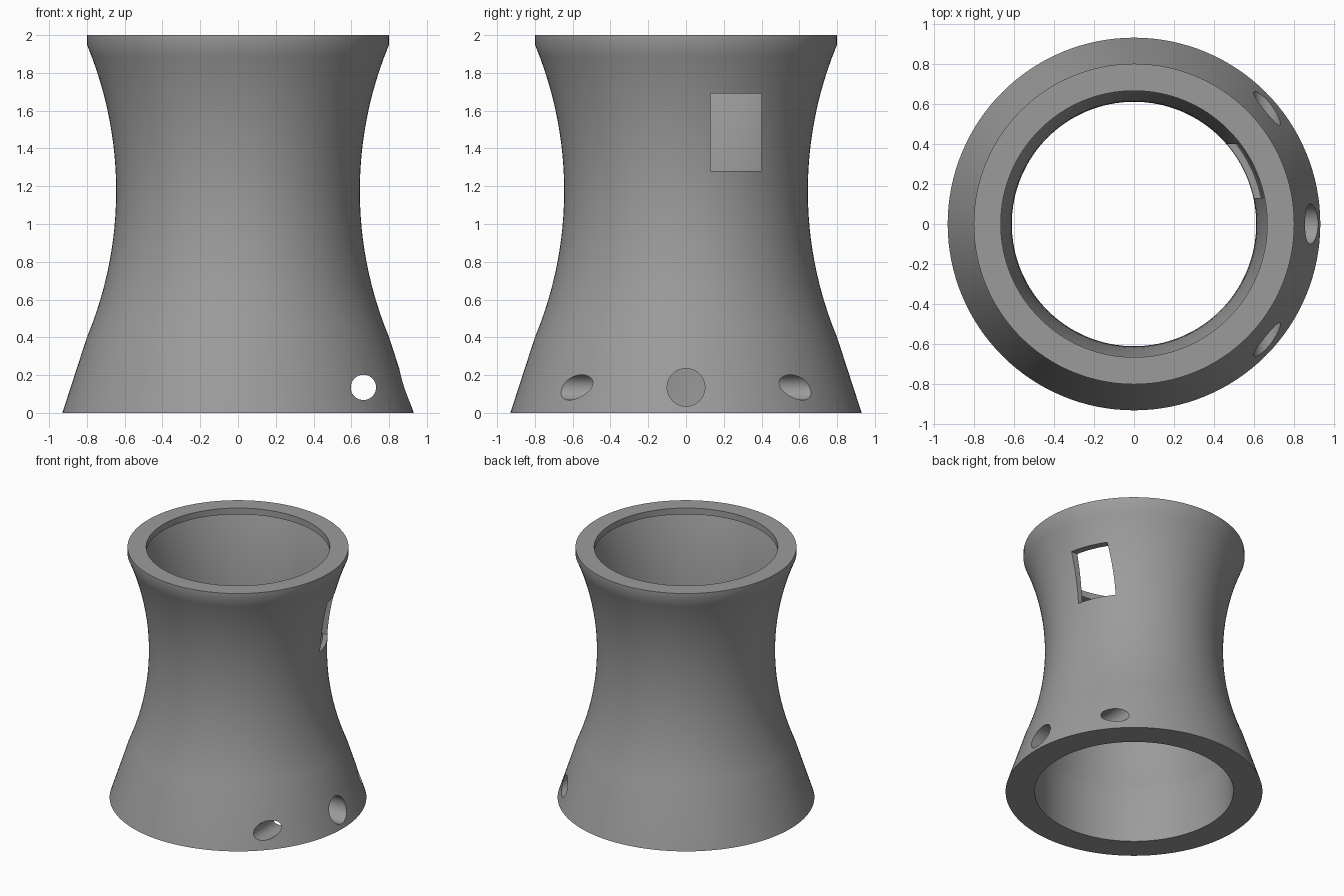
import bpy, bmesh, math
from mathutils import Matrix

if "Cube" in bpy.data.objects:
    bpy.data.objects.remove(bpy.data.objects["Cube"])

SEGMENTS = 128
WAIST_Z, HALF = 1.175, 0.775   # centre and half height of the curved section

grey = bpy.data.materials.new("plain grey")
grey.diffuse_color = (0.33, 0.33, 0.33, 1)
grey.use_nodes = True
grey.node_tree.nodes["Principled BSDF"].inputs["Base Color"].default_value = grey.diffuse_color


def arc(r_waist, r_end, steps=24):
    """Concave circular arc, from the bottom of the curved section to its top."""
    sag = r_end - r_waist
    radius = (HALF ** 2 + sag ** 2) / (2 * sag)
    points = []
    for i in range(steps + 1):
        dz = -HALF + 2 * HALF * i / steps
        points.append((r_waist + radius - math.sqrt(radius ** 2 - dz ** 2), WAIST_Z + dz))
    return points


def lathe(name, profile):
    """Spin a closed (radius, height) profile round the z axis."""
    bm = bmesh.new()
    rings = []
    for i in range(SEGMENTS):
        a = 2 * math.pi * i / SEGMENTS
        rings.append([bm.verts.new((r * math.cos(a), r * math.sin(a), z)) for r, z in profile])
    n = len(profile)
    for i in range(SEGMENTS):
        p, q = rings[i], rings[(i + 1) % SEGMENTS]
        for j in range(n):
            k = (j + 1) % n
            bm.faces.new((p[j], q[j], q[k], p[k]))
    bmesh.ops.recalc_face_normals(bm, faces=bm.faces)
    return finish(name, bm)


def finish(name, bm):
    mesh = bpy.data.meshes.new(name)
    bm.to_mesh(mesh)
    bm.free()
    mesh.materials.append(grey)
    obj = bpy.data.objects.new(name, mesh)
    bpy.context.collection.objects.link(obj)
    return obj


def cut(target, cutter):
    cutter.hide_render = True
    mod = target.modifiers.new(cutter.name, 'BOOLEAN')
    mod.operation = 'DIFFERENCE'
    mod.solver = 'EXACT'
    mod.object = cutter
    bpy.context.view_layer.objects.active = target
    bpy.ops.object.modifier_apply(modifier=mod.name)
    bpy.data.objects.remove(cutter)


def drill(name, radius, length, matrix):
    bm = bmesh.new()
    bmesh.ops.create_cone(bm, cap_ends=True, segments=48, radius1=radius,
                          radius2=radius, depth=length, matrix=matrix)
    return finish(name, bm)


# Waisted tube: flared foot, curved wall, short collar with an inner lip
outer = [(0.93, 0)] + arc(0.645, 0.80) + [(0.80, 2.0)]
inner = [(0.72, 0)] + arc(0.61, 0.72) + [(0.665, 1.95), (0.665, 2.0)]
body = lathe("waisted_tube", outer + inner[::-1])

# Side hole along x
cut(body, drill("side_hole", 0.10, 0.7,
                Matrix.Translation((0.8, 0, 0.135)) @ Matrix.Rotation(math.pi / 2, 4, 'Y')))

# Through hole along y, piercing the foot at front and back
cut(body, drill("cross_hole", 0.067, 2.4,
                Matrix.Translation((0.664, 0, 0.135)) @ Matrix.Rotation(math.pi / 2, 4, 'X')))

# Rectangular window in the upper wall
bm = bmesh.new()
bmesh.ops.create_cube(bm, size=1, matrix=Matrix.Translation((0.7, 0.265, 1.485))
                      @ Matrix.Diagonal((0.7, 0.27, 0.41, 1)))
cut(body, finish("window", bm))

# Smooth walls with crisp rims
bpy.ops.object.select_all(action='DESELECT')
body.select_set(True)
bpy.context.view_layer.objects.active = body
bpy.ops.object.shade_smooth_by_angle(angle=math.radians(30))
